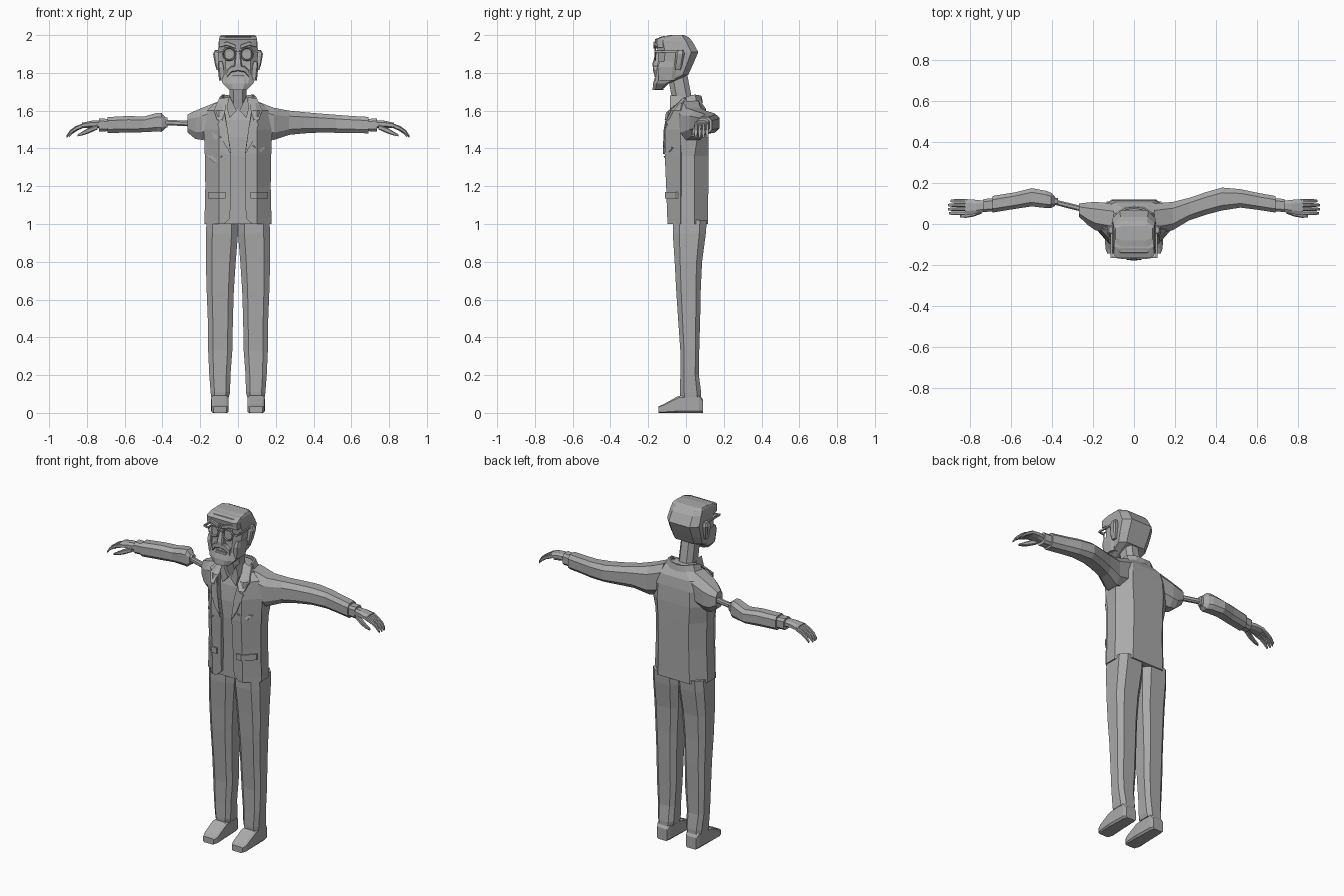
import bpy, bmesh, math

GREY = bpy.data.materials.new("plain_grey")
GREY.diffuse_color = (0.4, 0.4, 0.4, 1)


def finish(name, bm):
    bmesh.ops.recalc_face_normals(bm, faces=bm.faces)
    me = bpy.data.meshes.new(name)
    bm.to_mesh(me)
    bm.free()
    me.materials.append(GREY)
    ob = bpy.data.objects.new(name, me)
    bpy.context.collection.objects.link(ob)
    return ob


def loft(name, rings, side=1):
    """Skin a list of closed rings and cap both ends; side=-1 mirrors in x."""
    bm = bmesh.new()
    vs = [[bm.verts.new((side * x, y, z)) for x, y, z in r] for r in rings]
    n = len(vs[0])
    for a, b in zip(vs, vs[1:]):
        for i in range(n):
            j = (i + 1) % n
            bm.faces.new((a[i], a[j], b[j], b[i]))
    bm.faces.new(vs[0])
    bm.faces.new(vs[-1])
    return finish(name, bm)


def ring(axis, p, a0, a1, b0, b1, c=0.4):
    """Chamfered box section across an axis (c=0 gives a plain rectangle)."""
    ca, cb = c * (a1 - a0) / 2, c * (b1 - b0) / 2
    if c:
        pts = [(a0 + ca, b0), (a1 - ca, b0), (a1, b0 + cb), (a1, b1 - cb),
               (a1 - ca, b1), (a0 + ca, b1), (a0, b1 - cb), (a0, b0 + cb)]
    else:
        pts = [(a0, b0), (a1, b0), (a1, b1), (a0, b1)]
    return [{'x': (p, a, b), 'y': (a, p, b), 'z': (a, b, p)}[axis] for a, b in pts]


def box_loft(name, axis, rows, c=0.4, side=1):
    return loft(name, [ring(axis, *r, c) for r in rows], side)


def lerp(rows, t):
    for (t0, v0), (t1, v1) in zip(rows, rows[1:]):
        if t <= t1:
            return v0 + (v1 - v0) * max(0, (t - t0) / (t1 - t0))
    return rows[-1][1]


def front_y(x, z):
    """Front surface of the jacket."""
    f = lerp([(1.0, -.098), (1.2, -.105), (1.4, -.114), (1.5, -.11), (1.6, -.092),
              (1.63, -.06), (1.68, .02)], z)
    return f if x <= .1 else lerp([(.1, f), (.175, max(f, -.03))], x)


def plate(name, pts, side, lift=.008):
    """Flat cloth patch lying on the jacket front."""
    loft(name, [[(x, front_y(x, z) - d, z) for x, z in pts] for d in (lift, -.004)], side)


# Jacket body with shirt front
body = []
for z, w, a, f, b, m1, m2 in [(1.0, .175, .1, -.08, .117, -.03, .045),
                              (1.2, .168, .1, -.085, .118, -.03, .045),
                              (1.36, .17, .1, -.092, .12, -.03, .045),
                              (1.46, .18, .1, -.09, .12, -.03, .06),
                              (1.55, .175, .1, -.078, .115, -.03, .07),
                              (1.61, .155, .09, -.06, .105, -.02, .07),
                              (1.655, .09, .05, -.03, .075, 0, .05),
                              (1.67, .06, .04, -.01, .06, .01, .04)]:
    half = [(a, f), (w, m1), (w, m2), (.6 * w, b)]
    body.append([(x, y, z) for x, y in half] + [(-x, y, z) for x, y in half[::-1]])
loft("jacket_body", body)

for s, tag in ((1, "left"), (-1, "right")):
    # Open jacket fronts with cut hem corners
    panel = []
    for z, e, w in [(1.0, .075, .175), (1.03, .042, .174), (1.2, .038, .17), (1.37, .036, .173),
                    (1.5, .055, .178), (1.6, .07, .16), (1.64, .075, .12)]:
        f = front_y(0, z)
        m = max(f + .02, -.03)
        a = min(.1, w - .03)
        panel.append([(e, f, z), (a, f, z), (w + .003, m, z), (w - .015, m + .02, z),
                      (a - .01, f + .03, z), (e, f + .03, z)])
    loft(tag + "_jacket_front", panel, s)
    plate(tag + "_lapel", [(.038, 1.37), (.075, 1.43), (.108, 1.53), (.085, 1.545),
                           (.072, 1.59), (.055, 1.5)], s)
    plate(tag + "_collar_front", [(.085, 1.55), (.11, 1.55), (.128, 1.6), (.1, 1.665),
                                  (.055, 1.67), (.07, 1.59)], s, .012)
    # Hip pocket flap
    loft(tag + "_pocket_flap", [[(x, front_y(x, 1.15) - .009, 1.135),
                                 (x, front_y(x, 1.15) - .009, 1.17),
                                 (x, front_y(x, 1.15) + .01, 1.17),
                                 (x, front_y(x, 1.15) + .01, 1.135)] for x in (.065, .1, .16)], s)
    # Collar half around the neck
    loft(tag + "_collar_back", [[(x, y, z - .02), (x * 1.3, y * 1.2, z - .035),
                                 (x * 1.12, y * 1.1, z), (x, y, z)]
                                for x, y, z in [(.085, 0, 1.675), (.075, .045, 1.685),
                                                (.04, .07, 1.68), (0, .075, 1.675)]], s)
    # Shirt collar tip
    loft(tag + "_shirt_collar", [[(x, y, z) for x, z in [(.008, 1.6), (.045, 1.56), (.06, 1.62),
                                                         (.045, 1.68)]]
                                 for y in (-.085, -.03)], s)

    # Trouser leg
    box_loft(tag + "_trouser_leg", 'z', [
        (.085, .048, .142, -.03, .08), (.11, .042, .145, -.032, .08), (.2, .04, .152, -.03, .068),
        (.33, .03, .158, -.03, .07), (.5, .027, .16, -.042, .075), (.65, .022, .166, -.052, .078),
        (.8, .012, .17, -.06, .085), (.95, 0, .17, -.07, .105), (1.02, 0, .166, -.07, .11)],
        .4, s)
    # Shoe
    box_loft(tag + "_shoe", 'y', [(-.145, .06, .13, 0, .035), (-.12, .05, .14, 0, .045),
                                  (-.04, .05, .142, 0, .09), (.07, .055, .138, 0, .1),
                                  (.09, .062, .13, 0, .07)], .22, s)

    # Shirt cuff and palm
    box_loft(tag + "_cuff", 'x', [(.66, .065, .128, 1.492, 1.556), (.735, .058, .122, 1.49, 1.558)],
             .4, s)
    box_loft(tag + "_palm", 'x', [(.72, .062, .112, 1.505, 1.548), (.77, .05, .118, 1.51, 1.548),
                                  (.825, .042, .122, 1.508, 1.536)], .5, s)
    # Curled fingers and thumb
    for i in range(4):
        y = .044 + i * .02
        r = -.012 * (i == 3) - .004 * (i == 0)
        box_loft(f"{tag}_finger_{i + 1}", 'x', [
            (.815, y, y + .018, 1.51, 1.535), (.86 + r, y, y + .018, 1.496, 1.518),
            (.89 + r, y, y + .017, 1.476, 1.496), (.908 + r, y + .003, y + .014, 1.457, 1.468)],
            .4, s)
    box_loft(tag + "_thumb", 'x', [(.745, .05, .078, 1.5, 1.525), (.785, .036, .06, 1.482, 1.512),
                                   (.82, .03, .05, 1.47, 1.492), (.85, .032, .044, 1.464, 1.474)],
             .4, s)

# Whole sleeve on the left
upper = [(.1, -.05, .1, 1.46, 1.65), (.19, -.03, .108, 1.445, 1.615)]
box_loft("left_sleeve", 'x', upper + [
    (.27, .018, .128, 1.472, 1.6), (.35, .045, .155, 1.48, 1.592), (.43, .066, .178, 1.484, 1.585),
    (.52, .08, .17, 1.483, 1.578), (.6, .07, .153, 1.482, 1.572), (.69, .056, .137, 1.48, 1.567)],
    .45)

# Broken sleeve on the right: stub, bare rod and forearm
box_loft("right_sleeve_stub", 'x', upper + [(.225, -.005, .105, 1.45, 1.6),
                                            (.268, .035, .1, 1.485, 1.58)], .5, -1)
box_loft("right_arm_rod", 'x', [(.24, .056, .084, 1.516, 1.546), (.42, .102, .128, 1.525, 1.553)],
         .5, -1)
box_loft("right_forearm_sleeve", 'x', [
    (.385, .088, .132, 1.505, 1.565), (.405, .078, .152, 1.488, 1.588),
    (.43, .078, .162, 1.49, 1.588), (.5, .086, .175, 1.486, 1.568), (.58, .074, .155, 1.484, 1.572),
    (.69, .056, .137, 1.482, 1.566)], .45, -1)
box_loft("right_elbow_end", 'x', [(.372, .095, .127, 1.512, 1.562), (.4, .09, .13, 1.505, 1.57)],
         .4, -1)

# Torn patches on the chest
for s, pts in ((1, [(.075, 1.415), (.145, 1.405), (.125, 1.38)]),
               (-1, [(.085, 1.46), (.14, 1.485), (.125, 1.445)]),
               (-1, [(.08, 1.36), (.17, 1.365), (.125, 1.325)])):
    plate("torn_patch", pts, s)

# Neck and head
box_loft("neck", 'z', [(1.6, -.05, .05, -.06, .05), (1.67, -.046, .046, -.075, .03),
                       (1.8, -.045, .045, -.1, .005)], .5)
box_loft("head", 'z', [
    (1.712, -.05, .05, -.17, -.125), (1.745, -.082, .082, -.168, -.09),
    (1.79, -.095, .095, -.158, .012), (1.84, -.102, .102, -.15, .035),
    (1.91, -.106, .106, -.148, .065), (1.965, -.102, .102, -.155, .035),
    (1.99, -.098, .098, -.14, .012), (2.0, -.09, .09, -.08, -.01)], .35)
# Hair slab over the forehead
box_loft("hair_front", 'z', [(1.95, -.1, .1, -.16, -.08), (1.978, -.1, .1, -.165, -.05),
                             (1.995, -.095, .095, -.12, -.02)], .2)
# Nose, mouth and chin beard
box_loft("nose", 'z', [(1.835, -.022, .022, -.178, -.13), (1.85, -.02, .02, -.178, -.13),
                       (1.92, -.01, .01, -.155, -.13)], .3)
box_loft("lower_lip", 'z', [(1.778, -.035, .035, -.168, -.13), (1.79, -.035, .035, -.168, -.13)], .3)
box_loft("chin_beard", 'z', [(1.71, -.038, .038, -.177, -.12), (1.745, -.055, .055, -.174, -.12),
                             (1.775, -.05, .05, -.165, -.12)], .35)
box_loft("glasses_bridge", 'x', [(-.014, -.168, -.16, 1.905, 1.913), (.014, -.168, -.16, 1.905, 1.913)], 0)

for s, tag in ((1, "left"), (-1, "right")):
    box_loft(tag + "_ear", 'z', [(1.815, .095, .112, -.055, -.03), (1.845, .095, .122, -.06, -.02),
                                 (1.9, .095, .132, -.055, -.008), (1.922, .095, .122, -.045, -.015)],
             .4, s)
    box_loft(tag + "_moustache", 'x', [(0, -.176, -.14, 1.81, 1.84), (.035, -.174, -.14, 1.803, 1.836),
                                       (.058, -.165, -.12, 1.775, 1.815)], .3, s)
    box_loft(tag + "_eyebrow", 'x', [(.012, -.172, -.14, 1.928, 1.947), (.06, -.172, -.14, 1.945, 1.966),
                                     (.1, -.15, -.11, 1.935, 1.95)], .2, s)
    box_loft(tag + "_cheek", 'z', [(1.76, .06, .1, -.145, -.06), (1.83, .07, .107, -.15, -.05),
                                   (1.86, .08, .104, -.14, -.05)], .4, s)
    # Round spectacle rim and its temple
    bpy.ops.mesh.primitive_torus_add(major_segments=12, minor_segments=4, major_radius=.033,
                                     minor_radius=.005, location=(s * .047, -.163, 1.9),
                                     rotation=(math.pi / 2, 0, 0))
    rim = bpy.context.object
    rim.name = tag + "_glasses_rim"
    rim.data.materials.append(GREY)
    box_loft(tag + "_glasses_hinge", 'x', [(.076, -.167, -.158, 1.903, 1.913),
                                           (.113, -.167, -.158, 1.908, 1.918)], 0, s)
    box_loft(tag + "_glasses_temple", 'y', [(-.167, .106, .114, 1.908, 1.918),
                                            (-.03, .106, .114, 1.908, 1.918)], 0, s)
